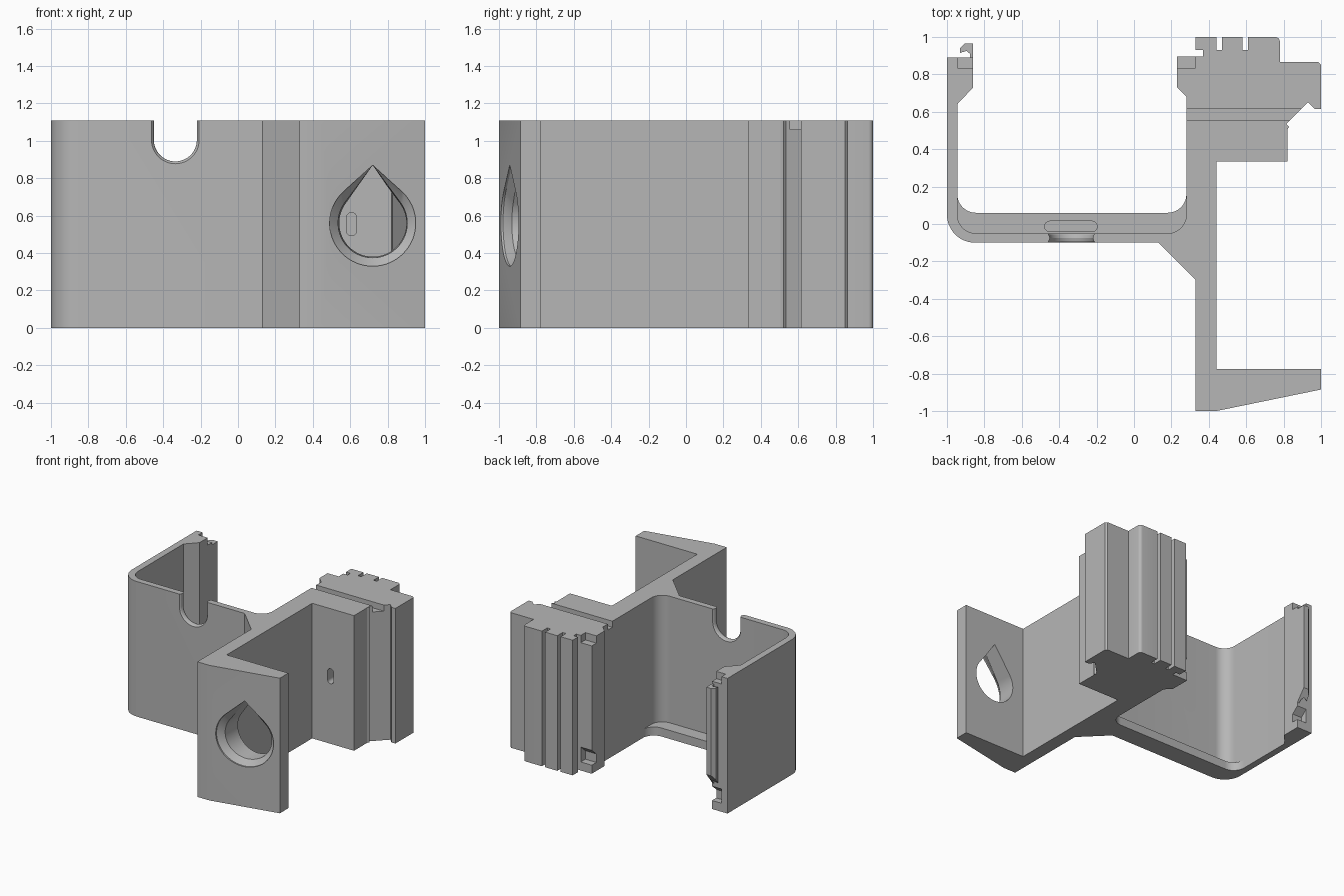
import bpy, bmesh
from math import sin, cos, pi, radians, acos, atan2
from mathutils import Vector

if "Cube" in bpy.data.objects:
    bpy.data.objects.remove(bpy.data.objects["Cube"])

H = 1.11
GREY = (0.47, 0.47, 0.47, 1)
mat = bpy.data.materials.new("plain grey")
mat.use_nodes = True
mat.diffuse_color = GREY
mat.node_tree.nodes["Principled BSDF"].inputs["Base Color"].default_value = GREY


def arc(cx, cy, r, a0, a1, n=12):
    angles = [radians(a0 + (a1 - a0) * i / n) for i in range(n + 1)]
    return [(cx + r * cos(a), cy + r * sin(a)) for a in angles]


def loft(name, rings):
    """Closed solid through matching rings of 3D points."""
    bm = bmesh.new()
    vs = [[bm.verts.new(p) for p in ring] for ring in rings]
    n = len(vs[0])
    for a, b in zip(vs, vs[1:]):
        for i in range(n):
            j = (i + 1) % n
            bm.faces.new((a[i], a[j], b[j], b[i]))
    bm.faces.new(vs[0])
    bm.faces.new(vs[-1])
    bmesh.ops.recalc_face_normals(bm, faces=bm.faces)
    me = bpy.data.meshes.new(name)
    bm.to_mesh(me)
    bm.free()
    me.materials.append(mat)
    ob = bpy.data.objects.new(name, me)
    bpy.context.collection.objects.link(ob)
    return ob


def prism(name, pts, lo, hi, axis="z"):
    place = {"z": lambda u, v, t: (u, v, t),
             "y": lambda u, v, t: (u, t, v),
             "x": lambda u, v, t: (t, u, v)}[axis]
    return loft(name, [[place(u, v, t) for u, v in pts] for t in (lo, hi)])


def rect(u0, u1, v0, v1):
    return [(u0, v0), (u1, v0), (u1, v1), (u0, v1)]


def cut(ob, cutters):
    for c in cutters:
        c.hide_render = True
        m = ob.modifiers.new("cut", "BOOLEAN")
        m.operation, m.solver, m.object = "DIFFERENCE", "EXACT", c
    bpy.context.view_layer.update()
    dg = bpy.context.evaluated_depsgraph_get()
    me = bpy.data.meshes.new_from_object(ob.evaluated_get(dg))
    ob.modifiers.clear()
    ob.data = me
    for c in cutters:
        bpy.data.objects.remove(c)


def teardrop(r, tip):
    """Circle with a pointed top, around its own centre."""
    a = 90 - acos(r / tip) * 180 / pi
    return arc(0, 0, r, a, -180 - a, 48) + [(0, tip)]


def u_shape(r):
    return arc(0, 0, r, 180, 360, 24) + [(r, 0.3), (-r, 0.3)]


# Main plan outline: cradle wall, web, front flange and rear rail block
outline = [(-1, 0.89)] + arc(-0.85, 0.05, 0.15, 180, 270)
outline += [(0.13, -0.10), (0.33, -0.30), (0.33, -1), (0.44, -1), (1, -0.885),
            (1, -0.775), (0.44, -0.775), (0.44, 0.335), (0.82, 0.335),
            (0.82, 0.505), (0.83, 0.52), (0.815, 0.535), (0.93, 0.65),
            (0.965, 0.615), (1, 0.615), (1, 0.85), (0.985, 0.865),
            (0.78, 0.865)]
outline += arc(0.755, 0.975, 0.025, 0, 90, 4)
for x in (0.61, 0.47):  # thin grooves in the rear face
    outline += [(x, 1), (x, 0.93), (x - 0.03, 0.93), (x - 0.03, 1)]
outline += [(0.33, 1), (0.33, 0.93), (0.37, 0.93), (0.37, 0.895),
            (0.23, 0.895), (0.23, 0.73), (0.28, 0.68)]
outline += arc(0.18, 0.05, 0.10, 0, -90)
outline += arc(-0.845, 0.05, 0.10, 270, 180)
outline += [(-0.945, 0.64), (-0.86, 0.73), (-0.86, 0.89)]
body = prism("bracket_body", outline, 0, H)

# Flared teardrop hole that follows the slanted flange face
cx, cz, slope = 0.72, 0.56, 0.205


def hole_ring(r, depth, slanted=1):
    return [(cx + u, -0.943 + depth + slope * u * slanted, cz + v)
            for u, v in teardrop(r, 0.31)]


cutters = [loft("hole_cutter", [hole_ring(0.23, -0.03), hole_ring(0.23, 0.012),
                                hole_ring(0.185, 0.05), hole_ring(0.175, 0.25, 0)])]

# U notch with softened rims in the cradle wall
flare = [(0.13, -0.13), (0.13, -0.103), (0.119, -0.09), (0.115, -0.075),
         (0.119, -0.06), (0.13, -0.047), (0.13, -0.02)]
cutters.append(loft("notch_cutter", [[(-0.335 + u, y, 1.005 + v) for u, v in u_shape(r)]
                                     for r, y in flare]))

# Small vertical slot in the block and the groove across its top
slot = arc(0.607, 0.59, 0.027, 0, 180) + arc(0.607, 0.52, 0.027, 180, 360)
cutters.append(prism("slot_cutter", slot, 0.3, 0.58, "y"))
cutters.append(prism("groove_cutter", rect(0.555, 0.615, 1.06, 1.2), 0.2, 1.1, "x"))

# Top notches and sloped lower pockets at both latch posts
pocket = [(0.835, 0.07), (0.95, 0.07), (0.95, 0.24), (0.835, 0.14)]
for x0, x1 in ((-0.945, -0.8), (0.2, 0.33)):
    cutters.append(prism("post_cutter", rect(0.835, 0.92, 1.05, 1.2), x0, x1, "x"))
    cutters.append(prism("pocket_cutter", pocket, x0, x1, "x"))
cut(body, cutters)

# Inner ledge along the bottom of the cradle, with a shallow oblong recess
ledge_outline = [(-0.96, 0.16)] + arc(-0.85, 0.05, 0.12, 180, 270)
ledge_outline += arc(0.18, 0.05, 0.12, 270, 360) + [(0.30, 0.16)]
ledge_outline += arc(0.18, 0.16, 0.10, 0, -90) + arc(-0.845, 0.16, 0.10, 270, 180)
ledge = prism("bottom_ledge", ledge_outline, 0, 0.07)
recess = arc(-0.225, -0.013, 0.028, -90, 90) + arc(-0.45, -0.013, 0.028, 90, 270)
cut(ledge, [prism("recess_cutter", recess, 0.035, 0.2)])

# Latch hook on the free wall, sloped away at its lower end
hook = prism("latch_hook", [(-0.86, 0.86), (-0.86, 0.965), (-0.905, 0.965),
                            (-0.93, 0.94), (-0.93, 0.915), (-0.895, 0.925),
                            (-0.877, 0.91), (-0.877, 0.86)], 0.18, 1.03)
for v in hook.data.vertices:
    if v.co.z < 0.5:
        v.co.z += max(0, v.co.y - 0.87) * 1.4

# Smooth the rounded surfaces, keep edges sharp
bpy.ops.object.select_all(action="DESELECT")
for ob in (body, ledge, hook):
    ob.select_set(True)
bpy.context.view_layer.objects.active = body
bpy.ops.object.shade_smooth_by_angle(angle=radians(25))
